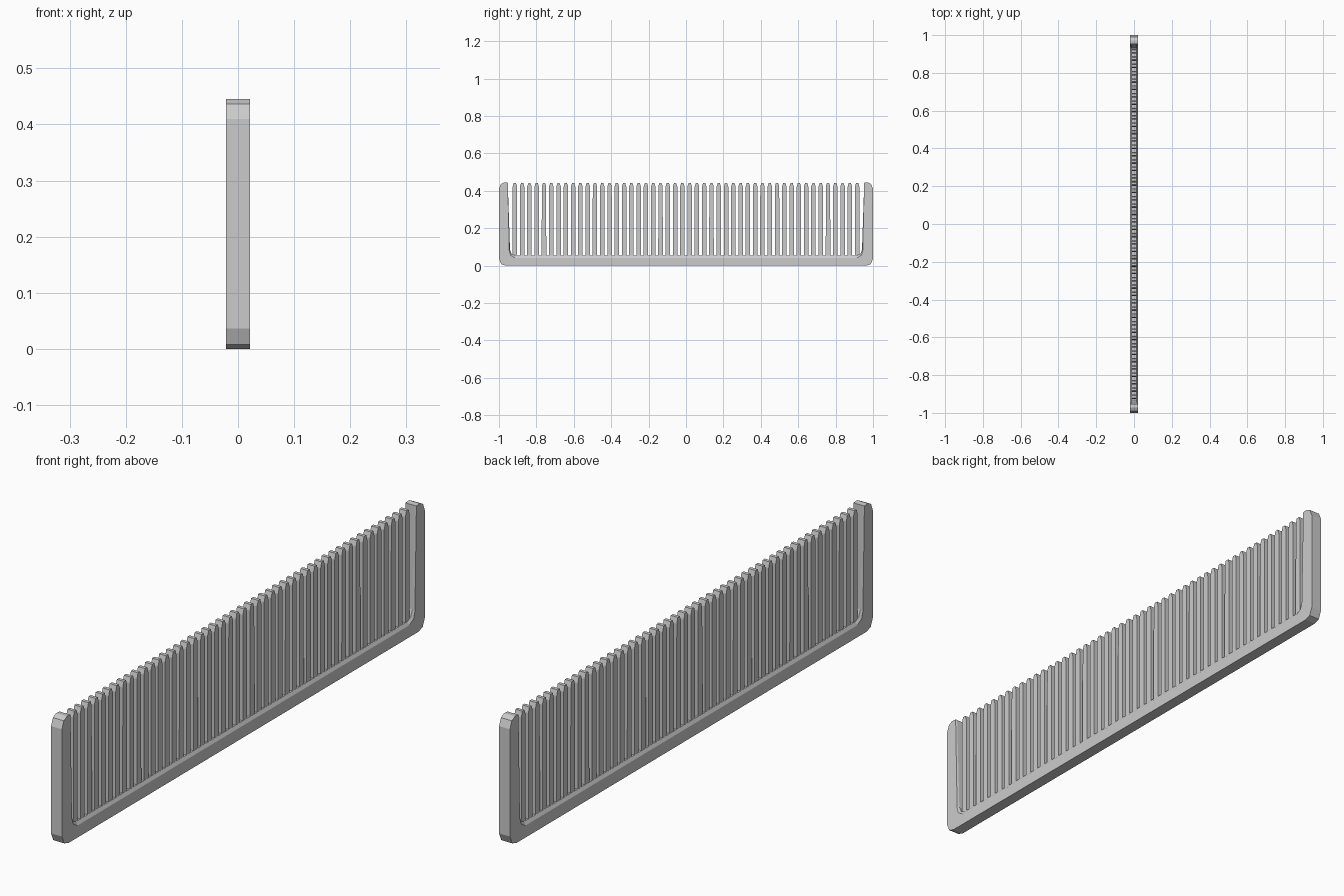
import bpy
import bmesh

if "Cube" in bpy.data.objects:
    bpy.data.objects.remove(bpy.data.objects["Cube"])


def loft(name, sections):
    """Skin a list of (x, [(y, z), ...]) sections and cap both ends."""
    bm = bmesh.new()
    rings = [[bm.verts.new((x, y, z)) for y, z in pts] for x, pts in sections]
    for a, b in zip(rings, rings[1:]):
        n = len(a)
        for i in range(n):
            j = (i + 1) % n
            bm.faces.new((a[i], a[j], b[j], b[i]))
    bm.faces.new(rings[0])
    bm.faces.new(rings[-1])
    bmesh.ops.recalc_face_normals(bm, faces=bm.faces)
    mesh = bpy.data.meshes.new(name)
    bm.to_mesh(mesh)
    bm.free()
    obj = bpy.data.objects.new(name, mesh)
    bpy.context.collection.objects.link(obj)
    return obj


def mirrored(half):
    """Complete a half outline across y = 0."""
    return half + [(-y, z) for y, z in reversed(half)]


# U-shaped frame: spine and end guards, inner edge bevelled towards the teeth
HALF_T = 0.021
TOOTH_T = 0.014
outer = [(0.965, 0.0), (0.988, 0.008), (1.0, 0.036), (1.0, 0.41),
         (0.99, 0.436), (0.972, 0.445), (0.953, 0.443)]
side = mirrored(outer + [(0.945, 0.08), (0.938, 0.056), (0.915, 0.042)])
core = mirrored(outer + [(0.941, 0.085), (0.932, 0.062), (0.912, 0.053)])
loft("comb_frame", [(-HALF_T, side), (-TOOTH_T, core), (TOOTH_T, core), (HALF_T, side)])

# Row of teeth with chamfered tips
COUNT = 48
SPAN = 0.915
profile = mirrored([(0.0122, 0.04), (0.0118, 0.422), (0.006, 0.441)])
tooth = loft("tooth", [(-TOOTH_T + 0.0005, profile), (TOOTH_T - 0.0005, profile)])
tooth.location.y = -SPAN
for i in range(1, COUNT):
    copy = bpy.data.objects.new("tooth", tooth.data)
    copy.location.y = -SPAN + 2 * SPAN * i / (COUNT - 1)
    bpy.context.collection.objects.link(copy)
